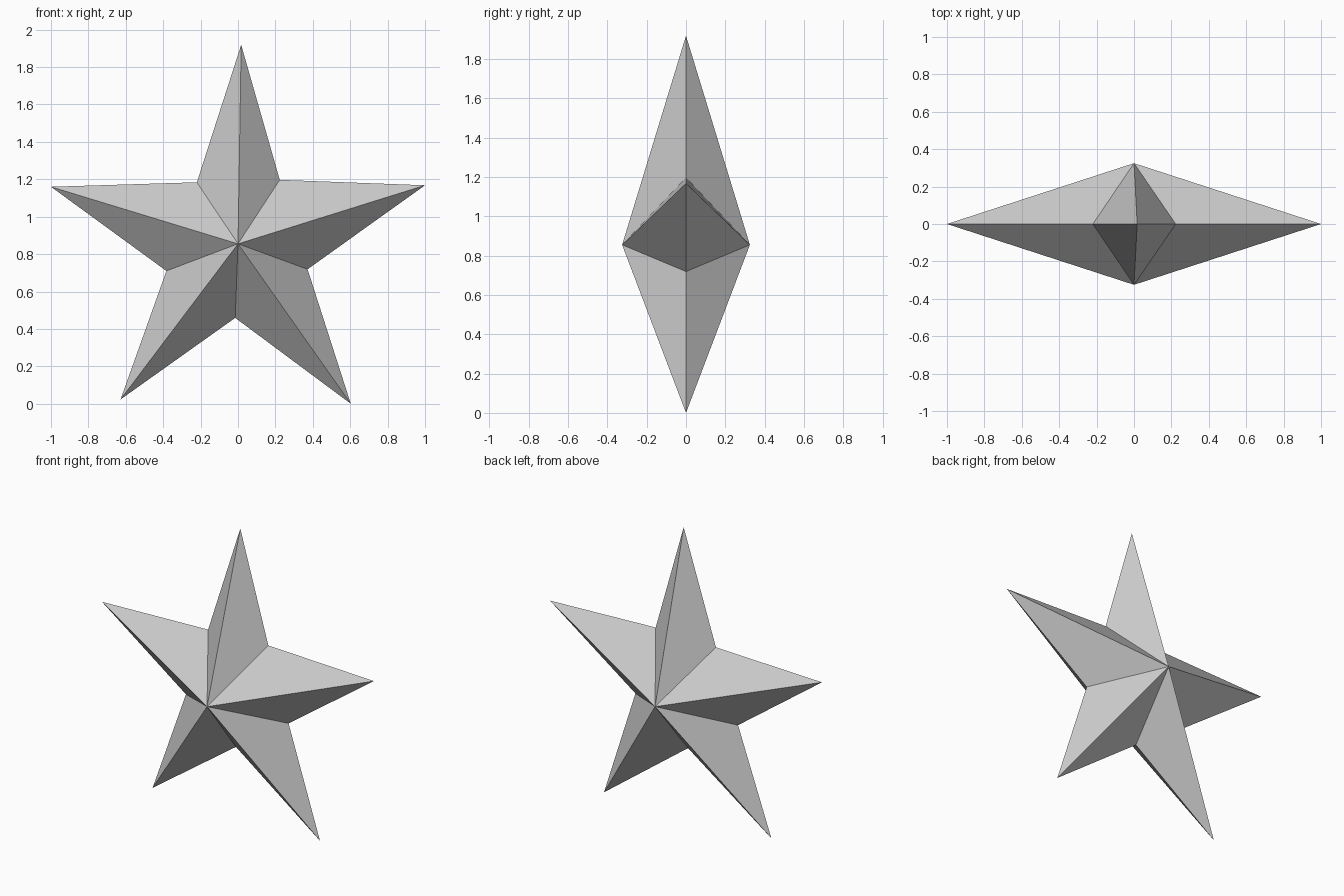
import bpy, bmesh

if "Cube" in bpy.data.objects:
    bpy.data.objects.remove(bpy.data.objects["Cube"])

# Star outline in the XZ plane, clockwise from the top (tip, notch, tip, ...)
outline = [(0.017, 1.919), (0.223, 1.197), (1.0, 1.168), (0.372, 0.719),
           (0.603, 0.0), (-0.015, 0.459), (-0.628, 0.023), (-0.383, 0.71),
           (-1.0, 1.16), (-0.22, 1.184)]
centre_z, half_depth = 0.855, 0.325

bm = bmesh.new()
rim = [bm.verts.new((x, 0, z)) for x, z in outline]

# Front and back peaks, each fanned to the rim
for side in (-1, 1):
    peak = bm.verts.new((0, side * half_depth, centre_z))
    for i, v in enumerate(rim):
        bm.faces.new((v, rim[(i + 1) % len(rim)], peak))
bmesh.ops.recalc_face_normals(bm, faces=bm.faces[:])

mesh = bpy.data.meshes.new("star")
bm.to_mesh(mesh)
bm.free()
bpy.context.collection.objects.link(bpy.data.objects.new("star", mesh))
